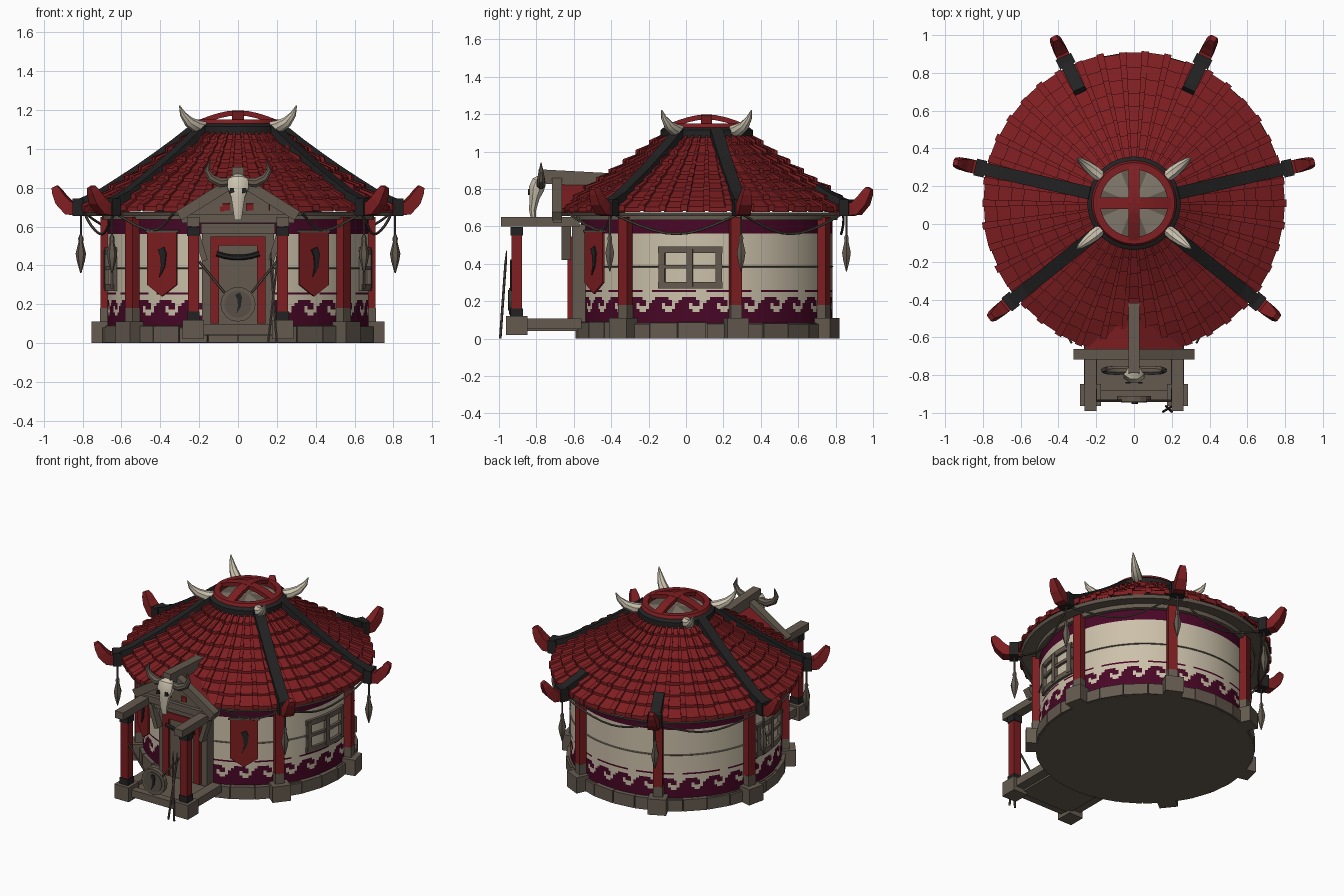
import bpy, bmesh, math, random
from math import sin, cos, pi, radians
from mathutils import Vector, Matrix

random.seed(4)
if "Cube" in bpy.data.objects:
    bpy.data.objects.remove(bpy.data.objects["Cube"])

CY = 0.11                                   # centre of the round house
STEP = 2 * pi / 7
POSTS = [-pi / 2 + STEP * k for k in range(1, 7)]
X, Y, Z = Vector((1, 0, 0)), Vector((0, 1, 0)), Vector((0, 0, 1))
smooth = []


def material(name, rgb):
    m = bpy.data.materials.new(name)
    m.use_nodes = True
    m.diffuse_color = (*rgb, 1)
    m.node_tree.nodes["Principled BSDF"].inputs["Base Color"].default_value = (*rgb, 1)
    return m


RED = material("red_paint", (0.21, 0.013, 0.015))
CREAM = material("cream_plaster", (0.60, 0.53, 0.40))
PURPLE = material("purple_paint", (0.065, 0.002, 0.019))
WOOD = material("grey_wood", (0.13, 0.105, 0.08))
DARK = material("rope", (0.1, 0.08, 0.062))
PALE = material("pale_wood", (0.22, 0.19, 0.15))
BLACK = material("black_iron", (0.016, 0.016, 0.017))
GAP = material("tile_shadow", (0.05, 0.008, 0.009))
BONE = material("bone", (0.62, 0.56, 0.44))


def P(a, r, z):
    return Vector((r * cos(a), CY + r * sin(a), z))


def finish(bm, name, mats, rule=None, round_part=False):
    bmesh.ops.recalc_face_normals(bm, faces=bm.faces)
    if rule:
        for f in bm.faces:
            f.material_index = rule(f.calc_center_median())
    me = bpy.data.meshes.new(name)
    bm.to_mesh(me)
    bm.free()
    for m in mats if isinstance(mats, list) else [mats]:
        me.materials.append(m)
    ob = bpy.data.objects.new(name, me)
    bpy.context.collection.objects.link(ob)
    if round_part:
        smooth.append(ob)


def box(name, loc, size, mat, turn=0, tilt=0):
    bm = bmesh.new()
    m = (Matrix.Translation(loc) @ Matrix.Rotation(turn, 4, 'Z') @
         Matrix.Rotation(tilt, 4, 'Y') @ Matrix.Diagonal((*size, 1)))
    bmesh.ops.create_cube(bm, size=1, matrix=m)
    finish(bm, name, mat)


def loft(bm, rings, caps=True):
    rows = [[bm.verts.new(p) for p in ring] for ring in rings]
    n = len(rows[0])
    for a, b in zip(rows, rows[1:]):
        for i in range(n):
            bm.faces.new((a[i], a[(i + 1) % n], b[(i + 1) % n], b[i]))
    if caps:
        bm.faces.new(rows[0])
        bm.faces.new(rows[-1])


def lathe(name, profile, mat, seg=56, at=(0, CY), rule=None, caps=False):
    bm = bmesh.new()
    loft(bm, [[(at[0] + r * cos(2 * pi * i / seg), at[1] + r * sin(2 * pi * i / seg), z)
               for i in range(seg)] for r, z in profile], caps)
    finish(bm, name, mat, rule, True)


def sweep(name, pts, widths, mat, sides=8, side=None, flat=1.0):
    """Tapered tube along a path; four sides make a square beam."""
    pts = [Vector(p) for p in pts]
    if not isinstance(widths, list):
        widths = [widths] * len(pts)
    rings = []
    for i, p in enumerate(pts):
        t = (pts[min(i + 1, len(pts) - 1)] - pts[max(i - 1, 0)]).normalized()
        s = (side or (t.cross(Z) if abs(t.z) < 0.99 else X)).normalized()
        n = s.cross(t)
        k = 1.414 if sides == 4 else 1
        rings.append([p + widths[i] * k * (s * cos(2 * pi * (j + .5) / sides) +
                      n * flat * sin(2 * pi * (j + .5) / sides)) for j in range(sides)])
    bm = bmesh.new()
    loft(bm, rings)
    finish(bm, name, mat, None, sides > 4)


def wedge(bm, a0, a1, r0, r1, zin, zout, parts=1):
    """Block between two angles and radii; zin and zout are (bottom, top)."""
    loft(bm, [[P(a, r0, zin[0]), P(a, r0, zin[1]), P(a, r1, zout[1]), P(a, r1, zout[0])]
              for a in (a0 + (a1 - a0) * i / parts for i in range(parts + 1))])


def prism(name, outline, origin, u, depth, mat):
    """Upright flat outline across direction u, given thickness."""
    n = u.cross(Z).normalized() * depth / 2
    bm = bmesh.new()
    loft(bm, [[origin + u * x + Z * y + s * n for x, y in outline] for s in (-1, 1)])
    finish(bm, name, mat)


ROOF = [(0.2, 1.1), (0.35, 0.985), (0.5, 0.88), (0.65, 0.785), (0.8, 0.68), (0.95, 0.6)]


def roof_z(r):
    for (r0, z0), (r1, z1) in zip(ROOF, ROOF[1:]):
        if r <= r1:
            return z0 + (z1 - z0) * (r - r0) / (r1 - r0)


# Stone base
lathe("base_core", [(0.685, 0), (0.685, 0.085)], WOOD, caps=True)
bm = bmesh.new()
for i in range(28):
    a, top = 2 * pi * i / 28, 0.09 + random.uniform(-.006, .008)
    wedge(bm, a + .004, a + 2 * pi / 28 - .004, 0.62, 0.70, (0.002, top), (0.002, top - .008))
finish(bm, "base_stones", WOOD)

# Plaster wall with painted wave border
WAVES = ["####..##", "###....#", "###.##.#", "######..", ".####..."]
LEVELS = [0.08, 0.142, 0.158, 0.174, 0.19, 0.206, 0.222, 0.249, 0.26, 0.562, 0.65]


def wall_paint(c):
    col = int((math.atan2(c.y - CY, c.x) + pi) / (2 * pi) * 224)
    row = sum(c.z > z for z in LEVELS) - 1
    if 1 <= row <= 5:
        return int(WAVES[row - 1][col % 8] == "#")
    return int(row in (0, 9) or (row == 7 and col % 16 < 13))


lathe("wall", [(0.672, z) for z in LEVELS], [CREAM, PURPLE], 224, rule=wall_paint)
lathe("wall_top_rim", [(0.67, 0.635), (0.70, 0.635), (0.70, 0.675), (0.67, 0.675)], WOOD)
lathe("wall_rope", [(0.67, .379), (0.68, .385), (0.67, .391)], WOOD)

# Roof: dark shell, timber underside, overlapping tiles with cover ribs
lathe("roof_shell", [(r, roof_z(r) - .004) for r in (.2, .35, .5, .65, .79)], GAP)
lathe("roof_underside", [(0.66, 0.668), (0.785, 0.655), (0.795, 0.675)], WOOD)
tiles, ribs = bmesh.new(), bmesh.new()
ROWS, COLS = 8, 42
for i in range(ROWS):
    r0, r1 = 0.215 + 0.575 * i / ROWS, 0.215 + 0.575 * (i + 1) / ROWS + 0.008
    for j in range(COLS):
        a, da = 2 * pi * j / COLS, 2 * pi / COLS
        za, zb = roof_z(r0), roof_z(r1)
        e, d = random.uniform(0, .008), random.uniform(-.006, .006)
        wedge(tiles, a + .012, a + da - .012, r0, r1 + d, (za - .012, za + .004),
              (zb - .004, zb + .018 + e))
        wedge(ribs, a - .024, a + .024, r0, r1 + .008 + d, (za - .01, za + .014),
              (zb, zb + .030 + e))
finish(tiles, "roof_tiles", RED)
finish(ribs, "roof_ribs", RED)

# Posts, feet, roof straps, upturned eave horns and tassels
for k, a in enumerate(POSTS):
    tang = Vector((-sin(a), cos(a), 0))
    box("post_foot", P(a, 0.70, 0.055), (0.12, 0.12, 0.11), WOOD, a)
    box("post_base", P(a, 0.695, 0.14), (0.052, 0.062, 0.08), WOOD, a)
    box("post", P(a, 0.695, 0.41), (0.05, 0.06, 0.48), RED, a)
    start = 0.66 if k in (2, 3) else 0.23     # rear straps are short
    path = [start + (0.83 - start) * t / 6 for t in range(7)]
    sweep("roof_strap", [P(a, r, roof_z(r) + .03 + max(0, r - .7) * .22) for r in path],
          0.034, BLACK, 4, tang, 0.6)
    sweep("eave_horn", [P(a, r, z) for r, z in
          ((.74, .70), (.83, .69), (.89, .695), (.93, .735), (.955, .78), (.968, .805))],
          [.03, .034, .036, .032, .024, .015], RED, 4, tang)
    box("horn_collar", P(a, 0.835, 0.70), (0.055, 0.09, 0.09), BLACK, a)
    c = P(a, 0.83, 0)
    sweep("tassel_cord", [P(a, .83, .66), P(a, .83, .53)], 0.006, DARK, 6)
    lathe("tassel", [(.005, .56), (.014, .54), (.012, .52), (.027, .46), (.02, .42), (.003, .36)],
          WOOD, 6, (c.x, c.y), caps=True)

# Rope swags between the eave horns
for a in POSTS[:-1]:
    sweep("eave_swag", [P(a + STEP * t / 10, .81 - .09 * sin(pi * t / 10),
          .67 - .11 * sin(pi * t / 10)) for t in range(11)], 0.007, DARK, 6)
for a, b in ((POSTS[0], -1.15), (POSTS[-1], pi + 1.15)):
    sweep("front_swag", [P(a + (b - a) * t / 8, .81 - .09 * sin(pi * t / 8),
          .67 - .09 * sin(pi * t / 8)) for t in range(9)], 0.007, DARK, 6)

# Smoke crown
lathe("crown_band", [(.2, 1.07), (.247, 1.06), (.247, 1.115), (.228, 1.13), (.2, 1.13)], BLACK)
lathe("crown_ring", [(.178, 1.10), (.178, 1.15), (.215, 1.15), (.228, 1.125)], RED)
lathe("crown_cover", [(.185, 1.11), (.1, 1.118), (.01, 1.125)], [WOOD, PALE], 32, caps=True,
      rule=lambda c: int(abs(sin(2 * math.atan2(c.y - CY, c.x))) > .75))
for u in (X, Y):
    sweep("crown_arch", [Vector((0, CY, 1.135 + .05 * cos(t * pi / 8))) + u * .2 * t / 4
          for t in range(-4, 5)], 0.03, RED, 4, u.cross(Z), 0.45)
for a in (radians(38.6), radians(141.4), radians(218.6), radians(321.4)):
    sweep("crown_horn", [P(a, r, z) for r, z in
          ((.21, 1.11), (.27, 1.115), (.325, 1.14), (.365, 1.18), (.385, 1.222))],
          [.03, .034, .027, .016, .003], BONE, 8, Vector((-sin(a), cos(a), 0)))

# Side windows and front banners, mirrored
BANNER = [(-.09, .17), (.09, .17), (.09, -.10), (0, -.16), (-.09, -.10)]
MARK = [(-.02, .07), (.015, .085), (.03, .05), (.02, -.02), (-.012, -.07), (.0, -.01), (-.005, .035)]
for s in (1, -1):
    a = radians(-7.5) if s > 0 else radians(187.5)
    bm = bmesh.new()
    for z, h in ((.285, .018), (.385, .01), (.475, .018)):
        wedge(bm, a - .255, a + .255, .66, .69, (z - h, z + h), (z - h, z + h), 6)
    for off in (-.225, 0, .225):
        wedge(bm, a + off - .024, a + off + .024, .66, .694, (.28, .48), (.28, .48))
    finish(bm, "window_frame", WOOD)
    b = radians(-57) if s > 0 else radians(237)
    tang = Vector((-sin(b), cos(b), 0))
    prism("banner", BANNER, P(b, .715, .40), tang, .012, RED)
    prism("banner_mark", MARK, P(b, .724, .41), tang, .008, BLACK)
    sweep("banner_rod", [P(b, .715, .575) - tang * .1, P(b, .715, .575) + tang * .1], .009, DARK, 6)

# Doorway
box("door_surround", (0, -.565, .35), (.37, .09, .52), WOOD)
box("door_panel", (0, -.612, .32), (.2, .01, .42), WOOD)
for s in (1, -1):
    box("door_jamb", (s * .12, -.618, .32), (.045, .03, .44), RED)
box("door_lintel", (0, -.618, .525), (.285, .034, .045), RED)
sweep("door_rope", [(x / 10 * .11, -.64, .44 + .02 * (x / 10) ** 2) for x in range(-10, 11, 4)],
      .014, BLACK, 6)

# Porch frame
box("porch_floor", (0, -.73, .06), (.40, .30, .04), WOOD)
box("porch_sill", (0, -.905, .07), (.40, .05, .05), WOOD)
for s in (1, -1):
    x = s * .23
    box("porch_foot", (x, -.905, .07), (.11, .115, .1), WOOD)
    box("porch_rail", (x, -.72, .08), (.07, .32, .055), WOOD)
    box("porch_post", (x, -.905, .36), (.056, .056, .46), RED)
    for z in (.14, .575):
        box("porch_post_band", (x, -.905, z), (.066, .066, .045), BLACK)
    box("porch_beam", (x, -.78, .625), (.065, .42, .05), WOOD)
    box("porch_brace", (s * .2, -.64, .52), (.03, .05, .2), WOOD, 0, s * .3)
    # Gable rafter and roof slope
    sweep("gable_rafter", [(s * .305, -.69, .655), (0, -.69, .845)], .027, WOOD, 4, Y)
    sweep("gable_roof", [(s * .25, -.57, .685), (0, -.57, .825)], .1, RED, 4, Y, .12)
box("gable_tie", (0, -.685, .64), (.58, .045, .045), WOOD)
box("porch_lintel", (0, -.64, .59), (.38, .04, .05), WOOD)
prism("gable_panel", [(-.28, .65), (.28, .65), (0, .82)], Vector((0, -.672, 0)), X, .02, WOOD)
sweep("ridge_beam", [(0, -.79, .868), (0, -.42, .848)], .03, WOOD, 4, None, 1.25)

# Horned skull on the gable
sweep("skull", [(0, y, z) for y, z in
      ((-.77, .86), (-.785, .84), (-.80, .80), (-.81, .75), (-.82, .69), (-.815, .635))],
      [.03, .056, .06, .038, .028, .02], BONE, 8, X, .75)
for s in (1, -1):
    prism("eye_socket", [(-.012, -.016), (.014, -.008), (.01, .014), (-.01, .012)],
          Vector((s * .032, -.84, .785)), X, .009, BLACK)
    sweep("skull_horn", [(s * x, -.775, z) for x, z in
          ((.03, .83), (.09, .825), (.14, .85), (.16, .89), (.145, .94))],
          [.022, .026, .022, .015, .003], WOOD, 8, Y)

# Round shield and leaning spears
for name, r, y, depth, mat in (("shield", .09, -.925, .03, WOOD), ("shield_face", .07, -.942, .008, DARK)):
    prism(name, [(r * cos(pi * i / 8), r * sin(pi * i / 8)) for i in range(16)],
          Vector((0, y, .2)), X, depth, mat)
prism("shield_mark", [(x * .7, y * .7) for x, y in MARK], Vector((0, -.948, .2)), X, .008, BLACK)
for x0, x1 in ((.155, .2), (.2, .17)):
    sweep("spear", [(x0, -.993, 0), (x1, -.965, .40), (x1, -.96, .47)], [.007, .007, .002], DARK, 6)
for s in (1, -1):
    sweep("shield_cord", [(s * .2, -.935, .42), (s * .07, -.935, .26)], .007, DARK, 6)

bpy.ops.object.select_all(action='DESELECT')
for ob in smooth:
    ob.select_set(True)
bpy.context.view_layer.objects.active = smooth[0]
bpy.ops.object.shade_smooth_by_angle(angle=radians(40))
